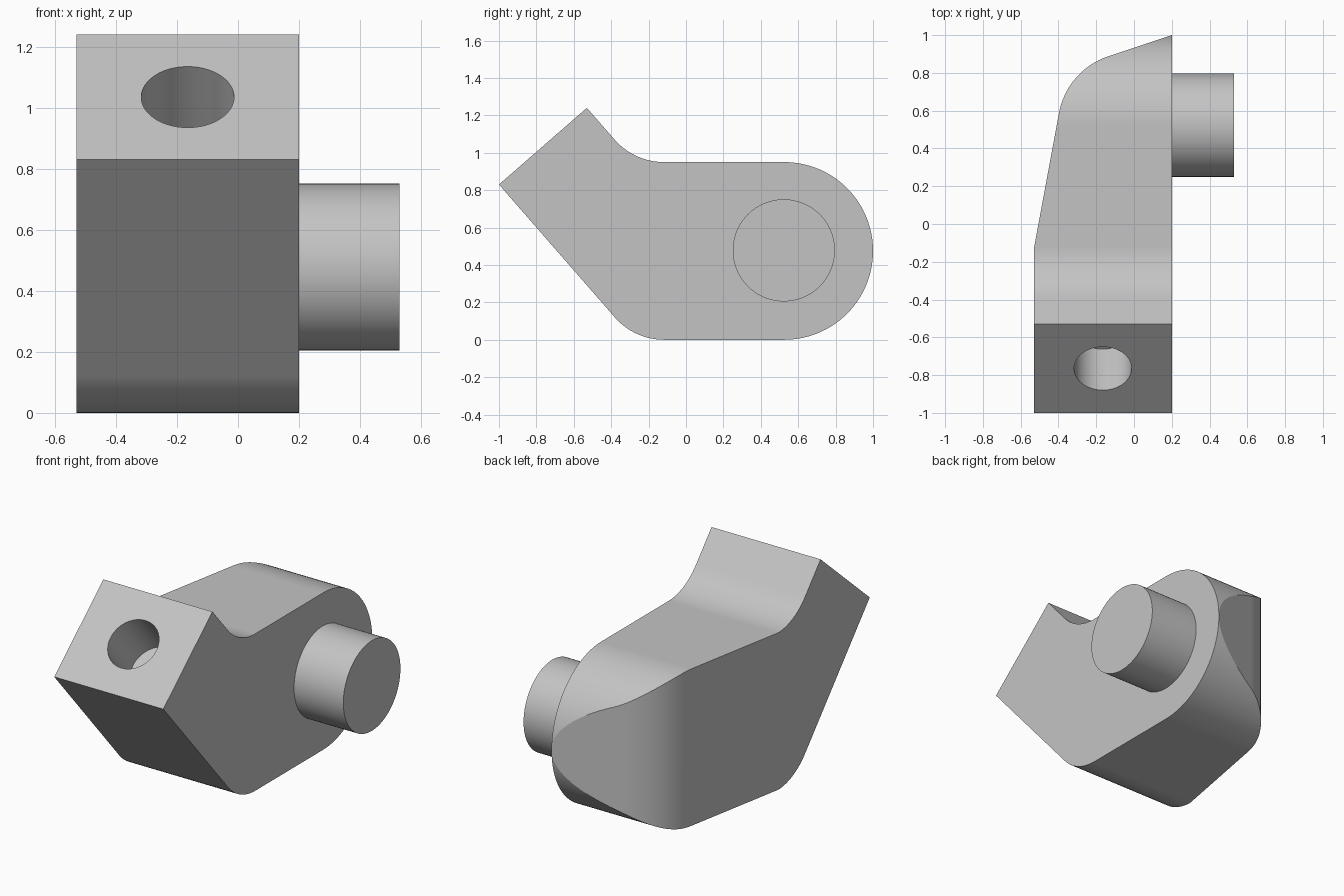
import bpy, bmesh, math
from mathutils import Vector

cube = bpy.data.objects.get("Cube")
if cube:
    bpy.data.objects.remove(cube, do_unlink=True)

grey = bpy.data.materials.new("matte grey")
grey.use_nodes = True
colour = (0.55, 0.55, 0.55, 1)
grey.diffuse_color = colour
grey.node_tree.nodes["Principled BSDF"].inputs["Base Color"].default_value = colour


def rounded(corners):
    """Outline from (u, v, fillet radius) corners; radius 0 stays sharp."""
    outline = []
    for i, (u, v, r) in enumerate(corners):
        p = Vector((u, v))
        if r == 0:
            outline.append(p)
            continue
        a = (Vector(corners[i - 1][:2]) - p).normalized()
        b = (Vector(corners[(i + 1) % len(corners)][:2]) - p).normalized()
        half = a.angle(b) / 2
        centre = p + (a + b).normalized() * r / math.sin(half)
        start = p + a * r / math.tan(half) - centre
        turn = start.angle_signed(p + b * r / math.tan(half) - centre)
        steps = math.ceil(abs(turn) / math.radians(4))
        for k in range(steps + 1):
            t = -turn * k / steps
            c, s = math.cos(t), math.sin(t)
            outline.append(centre + Vector((c * start.x - s * start.y,
                                            s * start.x + c * start.y)))
    return outline


def prism(name, points, sweep):
    """Closed solid from a planar outline pushed along a vector."""
    bm = bmesh.new()
    base = bm.faces.new([bm.verts.new(p) for p in points])
    new = bmesh.ops.extrude_face_region(bm, geom=[base], use_keep_orig=True)["geom"]
    bmesh.ops.translate(bm, vec=sweep, verts=[g for g in new if isinstance(g, bmesh.types.BMVert)])
    bmesh.ops.recalc_face_normals(bm, faces=bm.faces)
    return finish(name, bm)


def cylinder(name, centre, axis, radius, length):
    bm = bmesh.new()
    turn = Vector((0, 0, 1)).rotation_difference(axis).to_matrix().to_4x4()
    turn.translation = centre
    bmesh.ops.create_cone(bm, cap_ends=True, segments=96, radius1=radius,
                          radius2=radius, depth=length, matrix=turn)
    return finish(name, bm)


def finish(name, bm):
    mesh = bpy.data.meshes.new(name)
    bm.to_mesh(mesh)
    bm.free()
    mesh.materials.append(grey)
    obj = bpy.data.objects.new(name, mesh)
    bpy.context.collection.objects.link(obj)
    return obj


def activate(obj):
    bpy.ops.object.select_all(action="DESELECT")
    obj.select_set(True)
    bpy.context.view_layer.objects.active = obj


def cut(obj, tool, operation):
    mod = obj.modifiers.new("cut", "BOOLEAN")
    mod.object, mod.operation, mod.solver = tool, operation, "EXACT"
    activate(obj)
    bpy.ops.object.modifier_apply(modifier=mod.name)
    bpy.data.objects.remove(tool, do_unlink=True)


def smooth(obj):
    activate(obj)
    bpy.ops.object.shade_smooth_by_angle(angle=math.radians(9))
    mod = obj.modifiers.new("clean shading", "WEIGHTED_NORMAL")
    mod.keep_sharp = True


LEFT, RIGHT = 0.2, -0.53

# Bent arm: side outline with a round back end
R = 0.475
side = rounded([(-1, 0.83, 0), (-0.276, 0, 0.35), (1, 0, R - 0.0005),
                (1, 2 * R, R - 0.0005), (-0.277, 2 * R, 0.35), (-0.53, 1.24, 0)])
body = prism("bent_arm", [(RIGHT, p.x, p.y) for p in side], (LEFT - RIGHT, 0, 0))

# Tapered, rounded outer side of the arm
plan = rounded([(LEFT + 0.1, -1.1, 0), (LEFT + 0.1, 1.033, 0), (-0.355, 0.815, 0.39),
                (RIGHT, -0.13, 0), (RIGHT - 0.1, -0.13, 0), (RIGHT - 0.1, -1.1, 0)])
cut(body, prism("taper_cutter", [(p.x, p.y, -0.1) for p in plan], (0, 0, 1.5)), "INTERSECT")

# Blind hole in the slanted end face
mouth = Vector((-0.165, -0.765, 1.035))
outward = Vector((0, -0.657, 0.754)).normalized()
cut(body, cylinder("hole_cutter", mouth, outward, 0.152, 0.66), "DIFFERENCE")
smooth(body)

# Side pin
pin = cylinder("side_pin", Vector((0.355, 0.523, 0.478)), Vector((1, 0, 0)), 0.273, 0.35)
smooth(pin)
